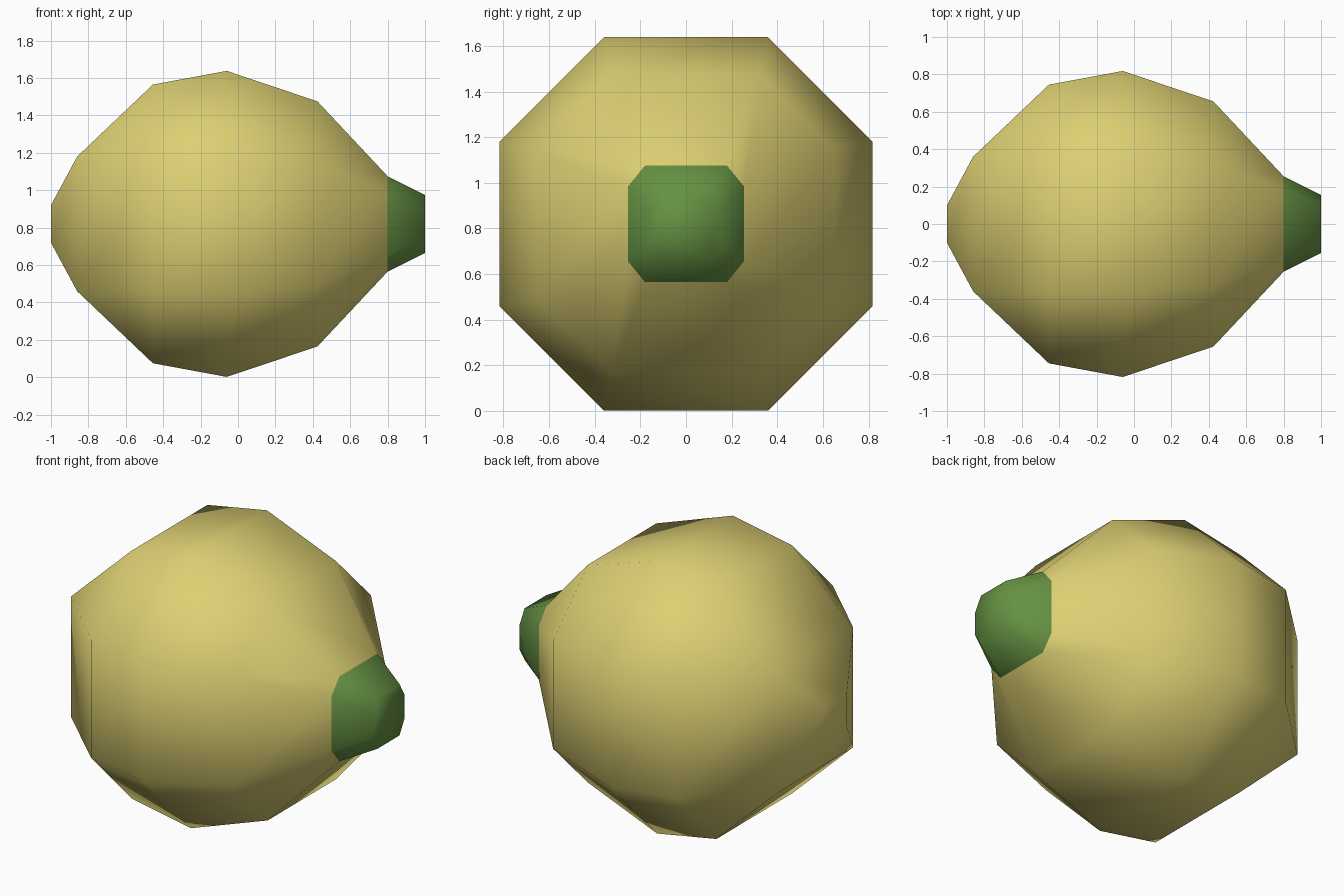
import bpy, bmesh

if "Cube" in bpy.data.objects:
    bpy.data.objects.remove(bpy.data.objects["Cube"])

CENTRE_Z = 0.82


def material(name, colour):
    mat = bpy.data.materials.new(name)
    mat.diffuse_color = (*colour, 1)
    mat.use_nodes = True
    mat.node_tree.nodes["Principled BSDF"].inputs["Base Color"].default_value = mat.diffuse_color
    return mat


def octagon(h, cy, cz):
    """Chamfered square of half size h; cy and cz are where the corners start."""
    return [(cy, h), (h, cz), (h, -cz), (cy, -h),
            (-cy, -h), (-h, -cz), (-h, cz), (-cy, h)]


def loft(name, rings, mat, cap_start, cap_end):
    """Bridge octagon rings (x, h, cy, cz) along x; cy = cz = h gives a square."""
    bm = bmesh.new()
    loops = [[bm.verts.new((x, y, z + CENTRE_Z)) for y, z in octagon(h, cy, cz)]
             for x, h, cy, cz in rings]
    for a, b in zip(loops, loops[1:]):
        for i in range(8):
            j = (i + 1) % 8
            bm.faces.new((a[i], a[j], b[j], b[i]))
    if cap_start:
        bm.faces.new(loops[0])
    if cap_end:
        bm.faces.new(loops[-1])
    bmesh.ops.remove_doubles(bm, verts=bm.verts, dist=0.0005)
    bmesh.ops.recalc_face_normals(bm, faces=bm.faces)
    for f in bm.faces:
        f.smooth = True
    mesh = bpy.data.meshes.new(name)
    bm.to_mesh(mesh)
    bm.free()
    mesh.materials.append(mat)
    obj = bpy.data.objects.new(name, mesh)
    bpy.context.collection.objects.link(obj)
    return obj


yellow = material("yellow_rind", (0.72, 0.63, 0.17))
green = material("green_stem", (0.13, 0.285, 0.055))

# Fruit body: small square tip, square shoulder, then octagonal rings
loft("fruit_body", [
    (-1.00, 0.10, 0.10, 0.10),
    (-0.86, 0.36, 0.36, 0.36),
    (-0.455, 0.745, 0.36, 0.355),
    (-0.06, 0.818, 0.36, 0.36),
    (0.425, 0.655, 0.325, 0.325),
    (0.80, 0.255, 0.18, 0.163),
], yellow, True, False)

# Stem: short tapering stub that continues the body's last ring
loft("stem", [
    (0.80, 0.255, 0.18, 0.163),
    (1.00, 0.155, 0.105, 0.07),
], green, False, True)
